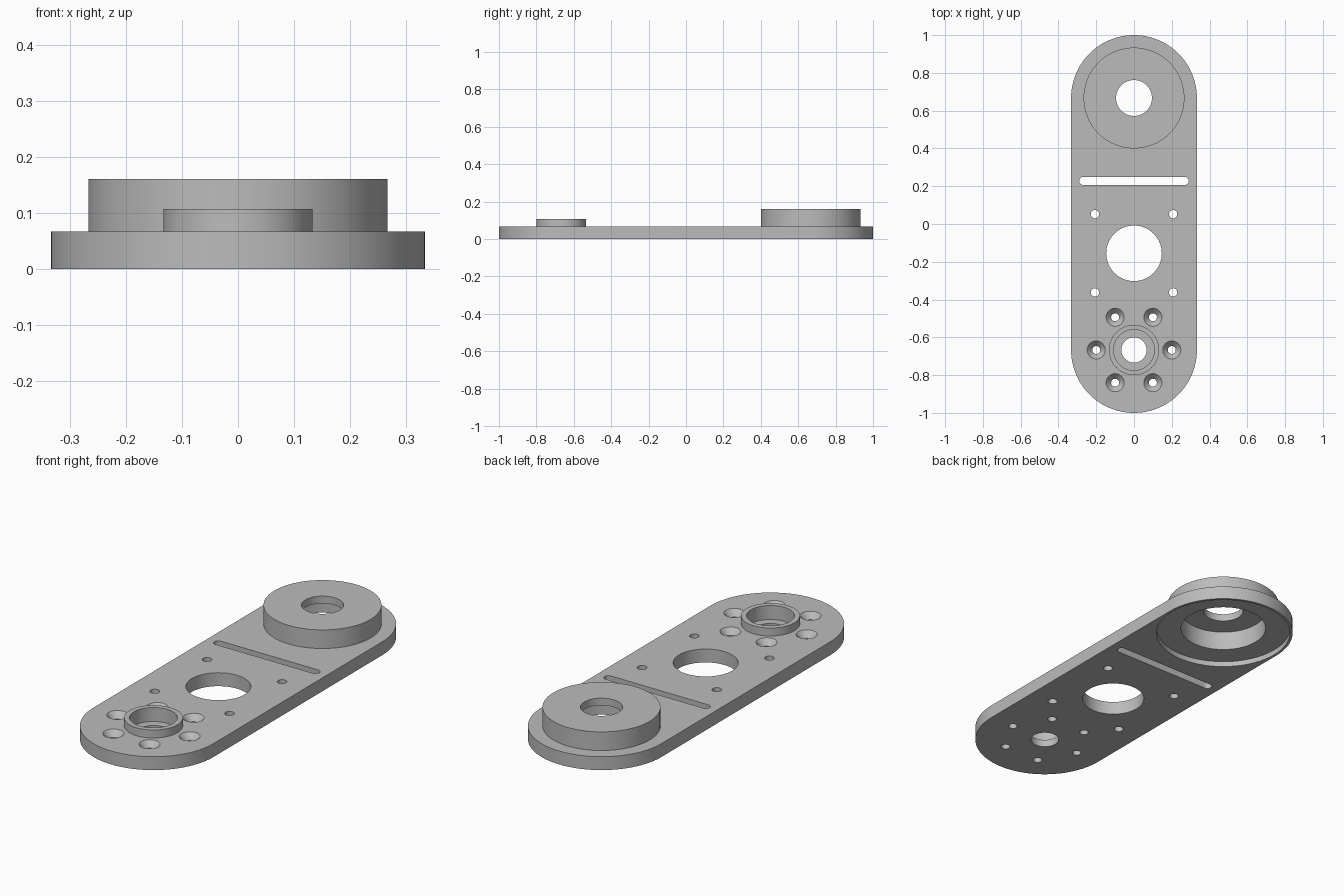
import bpy
import bmesh
from math import cos, sin, pi, radians

default = bpy.data.objects.get("Cube")
if default:
    bpy.data.objects.remove(default, do_unlink=True)

grey = bpy.data.materials.new("matte grey")
grey.use_nodes = True
GREY = (0.5, 0.5, 0.5, 1)
grey.diffuse_color = GREY
grey.node_tree.nodes["Principled BSDF"].inputs["Base Color"].default_value = GREY

PLATE_TOP = 0.067
END_Y = 0.667      # distance of the rounded end centres from the middle
MOTOR_Y = -0.155   # centre of the large middle opening


def loft(name, rings):
    """Closed solid through matching rings of points, bottom to top."""
    bm = bmesh.new()
    loops = [[bm.verts.new(p) for p in ring] for ring in rings]
    n = len(loops[0])
    for low, high in zip(loops, loops[1:]):
        for i in range(n):
            j = (i + 1) % n
            bm.faces.new((low[i], low[j], high[j], high[i]))
    bm.faces.new(loops[0][::-1])
    bm.faces.new(loops[-1])
    mesh = bpy.data.meshes.new(name)
    bm.to_mesh(mesh)
    bm.free()
    mesh.materials.append(grey)
    obj = bpy.data.objects.new(name, mesh)
    bpy.context.collection.objects.link(obj)
    return obj


def turned(name, profile, x, y, sides=96):
    """Round solid from (radius, height) pairs."""
    turn = [2 * pi * i / sides for i in range(sides)]
    return loft(name, [[(x + r * cos(a), y + r * sin(a), z) for a in turn]
                       for r, z in profile])


def stadium(name, r, half, z0, z1, y=0, along_x=False, steps=48):
    """Prism with two rounded ends, half = distance of end centres."""
    outline = []
    for end in (0, 1):
        for i in range(steps + 1):
            a = pi * end + pi * i / steps
            u, v = r * cos(a), r * sin(a) + (half if end == 0 else -half)
            outline.append((-v, u + y) if along_x else (u, v + y))
    return loft(name, [[(px, py, z) for px, py in outline] for z in (z0, z1)])


def combine(target, tool, operation):
    """Boolean the tool into the target and drop the tool."""
    tool.hide_render = True
    mod = target.modifiers.new(operation.lower(), 'BOOLEAN')
    mod.operation = operation
    mod.solver = 'EXACT'
    mod.object = tool
    bpy.context.view_layer.objects.active = target
    bpy.ops.object.modifier_apply(modifier=mod.name)
    bpy.data.objects.remove(tool, do_unlink=True)


# Plate with the large boss and the small bearing collar
plate = stadium("arm_plate", 0.333, END_Y, 0, PLATE_TOP)
combine(plate, turned("large_boss", [(0.267, 0.045), (0.267, 0.16)], 0, END_Y), 'UNION')
combine(plate, turned("bearing_collar", [(0.133, 0.045), (0.133, 0.107)], 0, -END_Y), 'UNION')

cutters = []

# Stepped bore under the large boss: wide recess, pocket, shaft hole
cutters.append(turned("boss_bore", [(0.32, -0.1), (0.32, 0.027), (0.203, 0.027),
                                    (0.203, 0.123), (0.095, 0.123), (0.095, 0.3)], 0, END_Y))

# Bearing seat and shaft hole in the collar
cutters.append(turned("bearing_seat", [(0.067, -0.1), (0.067, 0.037),
                                       (0.108, 0.037), (0.108, 0.3)], 0, -END_Y))

# Countersunk screw holes around the collar
for k in range(6):
    a = k * pi / 3
    cutters.append(turned("screw_hole",
                          [(0.021, -0.1), (0.021, 0.038), (0.048, PLATE_TOP), (0.048, 0.2)],
                          0.2 * cos(a), -END_Y + 0.2 * sin(a), 40))

# Middle opening with its four mounting holes
cutters.append(turned("middle_opening", [(0.147, -0.1), (0.147, 0.3)], 0, MOTOR_Y))
for sx in (-1, 1):
    for sy in (-1, 1):
        cutters.append(turned("mount_hole", [(0.022, -0.1), (0.022, 0.3)],
                              sx * 0.207, MOTOR_Y + sy * 0.207, 32))

# Cross slot
cutters.append(stadium("cross_slot", 0.021, 0.269, -0.1, 0.3, 0.228, True, 16))

for cutter in cutters:
    combine(plate, cutter, 'DIFFERENCE')

bpy.ops.object.select_all(action='DESELECT')
plate.select_set(True)
bpy.context.view_layer.objects.active = plate
bpy.ops.object.shade_smooth_by_angle(angle=radians(30))
